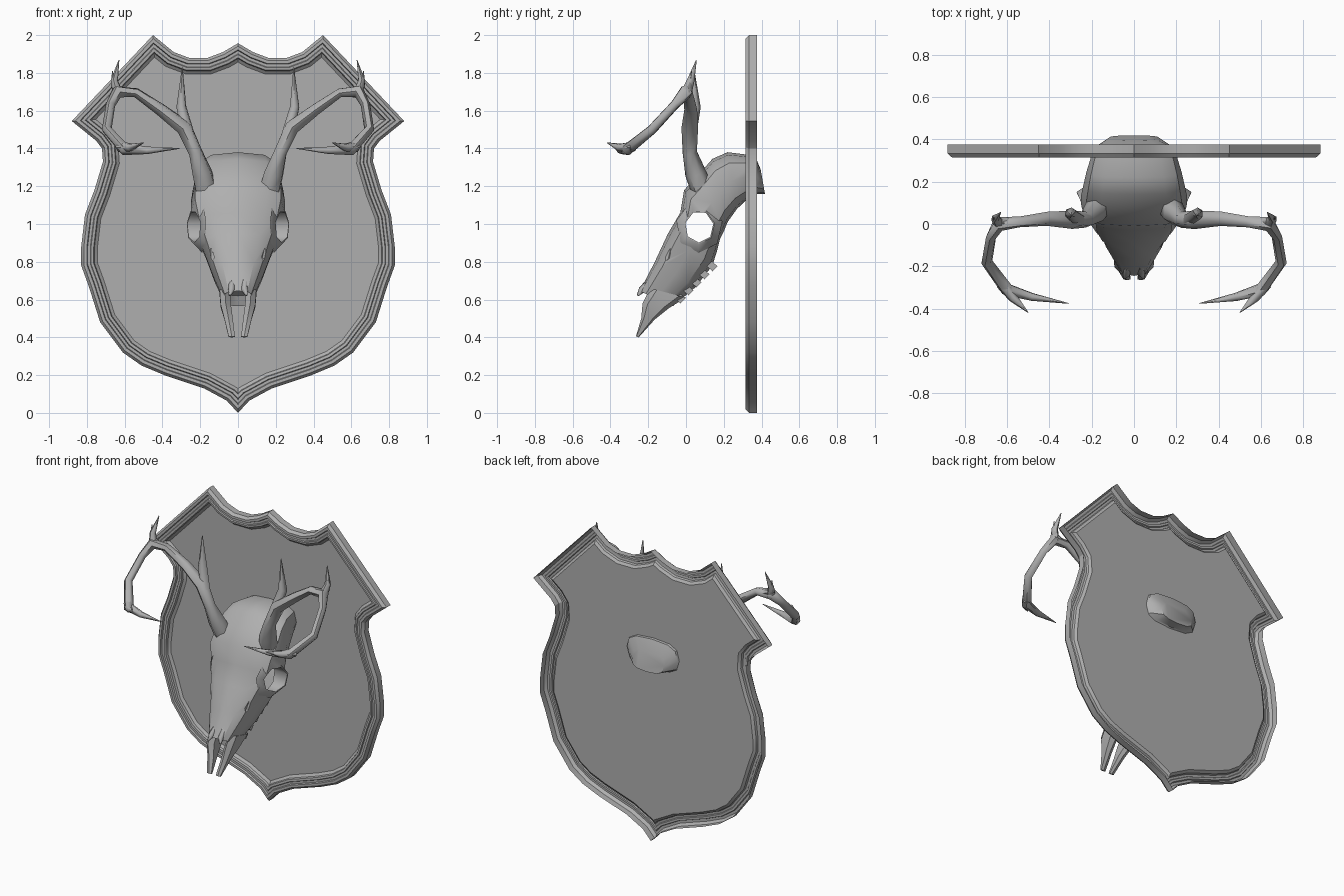
import bpy, bmesh, math
from mathutils import Vector

if "Cube" in bpy.data.objects:
    bpy.data.objects.remove(bpy.data.objects["Cube"])

grey = bpy.data.materials.new('dark_grey')
grey.diffuse_color = (.43, .43, .43, 1)
grey.use_nodes = True
grey.node_tree.nodes["Principled BSDF"].inputs["Base Color"].default_value = grey.diffuse_color


def make(name, rings, cap0=True, cap1=True, angle=35):
    """Skin a list of equal-length closed rings into one object."""
    bm = bmesh.new()
    vs = [[bm.verts.new(p) for p in r] for r in rings]
    n = len(vs[0])
    for a, b in zip(vs, vs[1:]):
        for i in range(n):
            j = (i + 1) % n
            bm.faces.new((a[i], a[j], b[j], b[i]))
    if cap0:
        bm.faces.new(vs[0][::-1])
    if cap1:
        bm.faces.new(vs[-1])
    bmesh.ops.recalc_face_normals(bm, faces=bm.faces)
    me = bpy.data.meshes.new(name)
    bm.to_mesh(me)
    bm.free()
    me.materials.append(grey)
    ob = bpy.data.objects.new(name, me)
    bpy.context.collection.objects.link(ob)
    smooth(ob, angle)
    return ob


def smooth(ob, angle=35):
    bpy.ops.object.select_all(action='DESELECT')
    ob.select_set(True)
    bpy.context.view_layer.objects.active = ob
    bpy.ops.object.shade_smooth_by_angle(angle=math.radians(angle))


def section(top, bot, hw, cx=0, n=12, p=0.68):
    """Rounded-box cross-section between a top and a bottom (y, z) point."""
    ring = []
    for i in range(n):
        t = 2 * math.pi * i / n
        s, c = math.sin(t), math.cos(t)
        x = cx + hw * math.copysign(abs(s) ** p, s)
        k = 0.5 - 0.5 * math.copysign(abs(c) ** p, c)
        ring.append((x, top[0] + (bot[0] - top[0]) * k, top[1] + (bot[1] - top[1]) * k))
    return ring


def tube(name, pts, side, n=6):
    """Tapered tube through (x, y, z, radius) points, mirrored by side."""
    P = [Vector((side * p[0], p[1], p[2])) for p in pts]
    rings, ref = [], Vector((0.1, 1, 0.15)).normalized()
    for i, c in enumerate(P):
        d = (P[min(i + 1, len(P) - 1)] - P[max(i - 1, 0)]).normalized()
        u = (ref - d * ref.dot(d)).normalized()
        ref = u
        v = d.cross(u)
        rings.append([c + pts[i][3] * (u * math.cos(2 * math.pi * k / n) + v * math.sin(2 * math.pi * k / n))
                      for k in range(n)])
    return make(name, rings, angle=60)


# Shield: half outline, mirrored, then inset rings form the moulding (open back)
half = [(0, 0), (.06, .065), (.18, .13), (.39, .2), (.51, .25), (.61, .32), (.73, .48), (.79, .67),
        (.83, .78), (.83, .88), (.81, 1.05), (.76, 1.18), (.715, 1.33), (.72, 1.4), (.75, 1.44),
        (.88, 1.545), (.45, 2.0), (.34, 1.91), (.26, 1.88), (.16, 1.88), (.08, 1.91), (0, 1.957)]
outline = [Vector(p) for p in half] + [Vector((-x, z)) for x, z in half[-2:0:-1]]


def inset(d):
    res, n = [], len(outline)
    for i, p in enumerate(outline):
        a = (p - outline[i - 1]).normalized()
        b = (outline[(i + 1) % n] - p).normalized()
        na, nb = Vector((-a.y, a.x)), Vector((-b.y, b.x))
        res.append(p + (na + nb) * d / (1 + na.dot(nb)))
    return res


steps = [(0, .376), (0, .333), (.014, .314), (.03, .314), (.034, .325), (.048, .325),
         (.052, .318), (.066, .32), (.07, .335), (.086, .348)]
make('shield_plaque', [[(q.x, y, q.y) for q in inset(d)] for d, y in steps], cap0=False, angle=25)

# Skull: lofted from the back of the head to the nose cavity
skull = make('skull', [section(*s) for s in [
    ((.395, 1.29), (.418, 1.16), .12),
    ((.365, 1.362), (.355, 1.16), .19),
    ((.22, 1.38), (.27, 1.08), .225),
    ((.14, 1.345), (.22, 1.01), .24),
    ((.07, 1.265), (.2, .96), .25),
    ((-.01, 1.18), (.18, .92), .25),
    ((-.03, 1.06), (.165, .86), .225),
    ((-.095, .95), (.14, .78), .185),
    ((-.165, .80), (.05, .665), .135),
    ((-.245, .645), (-.07, .565), .078),
    ((-.19, .68), (-.09, .62), .055)]])

# Eye openings and tear pits cut from the skull
EY, EZ = .07, .985


def eye_ring(r, xf, n=7):
    pts = []
    for k in range(n):
        t = 2 * math.pi * k / n + .2
        pts.append((xf(math.cos(t)), EY + r * math.cos(t), EZ + r * 1.1 * math.sin(t)))
    return pts


cutters = [make('eye_cutter', [eye_ring(.078, lambda c: -.5), eye_ring(.078, lambda c: .5)])]
for s in (-1, 1):
    cutters.append(tube('pit_cutter', [(.145, -.125, .785, .006), (.145, -.105, .825, .022),
                                       (.145, -.085, .87, .006)], s))
for c in cutters:
    m = skull.modifiers.new('cut', 'BOOLEAN')
    m.operation, m.solver, m.object = 'DIFFERENCE', 'EXACT', c
    bpy.ops.object.select_all(action='DESELECT')
    bpy.context.view_layer.objects.active = skull
    skull.select_set(True)
    bpy.ops.object.modifier_apply(modifier=m.name)
for c in cutters:
    bpy.data.objects.remove(c)
bm = bmesh.new()
bm.from_mesh(skull.data)
walls = [f for f in bm.faces if all(math.hypot(v.co.y - EY, v.co.z - EZ) < .09 for v in f.verts)
         and abs(f.normal.x) < .1]
bmesh.ops.delete(bm, geom=walls, context='FACES')
bm.to_mesh(skull.data)
bm.free()
smooth(skull)

for s in (-1, 1):
    side = 'left' if s < 0 else 'right'
    # Flared rim around the eye socket
    make('eye_rim_' + side, [eye_ring(.125, lambda c: s * (.19 + .02 * c)),
                             eye_ring(.083, lambda c: s * (.235 + .037 * c)),
                             eye_ring(.076, lambda c: s * (.233 + .037 * c)),
                             eye_ring(.08, lambda c: s * .17)], False, False, 60)
    # Forked muzzle prongs and nasal tips
    make('muzzle_prong_' + side, [section(t, b, w, s * x, 6) for t, b, w, x in [
        ((-.19, .66), (-.0, .61), .03, .07), ((-.23, .58), (-.09, .555), .03, .065),
        ((-.237, .5), (-.165, .495), .025, .05), ((-.265, .405), (-.25, .40), .018, .033)]])
    tube('nasal_tip_' + side, [(.03, -.17, .72, .02), (.035, -.235, .65, .018), (.045, -.255, .622, .006)], s)
    # Cheek teeth
    for i in range(5):
        t = i / 4
        y, z = -.03 + .17 * t, .605 + .17 * t
        x = .06 + .04 * t
        make(f'tooth_{side}_{i}', [[(s * (x + a), y + b * .7 + d * .7, z + b * .75 - d * .6)
                                    for a, b in [(-.02, -.018), (.02, -.018), (.02, .018), (-.02, .018)]]
                                   for d in (-.05, .02)])
    # Antler: main beam and tines
    tube('antler_beam_' + side, [
        (.165, .09, 1.17, .06), (.19, .05, 1.27, .056), (.225, .02, 1.38, .038), (.285, .02, 1.51, .044),
        (.41, .025, 1.605, .034), (.54, .01, 1.695, .026), (.64, .0, 1.70, .036), (.675, -.06, 1.63, .025),
        (.695, -.18, 1.5, .027), (.6, -.31, 1.395, .033), (.48, -.345, 1.39, .02), (.31, -.375, 1.4, .002)], s)
    tube('brow_tine_' + side, [(.265, .02, 1.48, .036), (.3, .05, 1.62, .028), (.295, .04, 1.83, .002)], s)
    tube('upper_tine_' + side, [(.635, .0, 1.69, .03), (.655, .025, 1.76, .02), (.63, .055, 1.868, .002)], s)
    tube('small_tine_' + side, [(.6, .01, 1.70, .022), (.66, .02, 1.73, .016), (.665, .03, 1.81, .002)], s)
    tube('front_tine_' + side, [(.625, -.28, 1.41, .03), (.57, -.35, 1.405, .022), (.5, -.418, 1.43, .002)], s)
